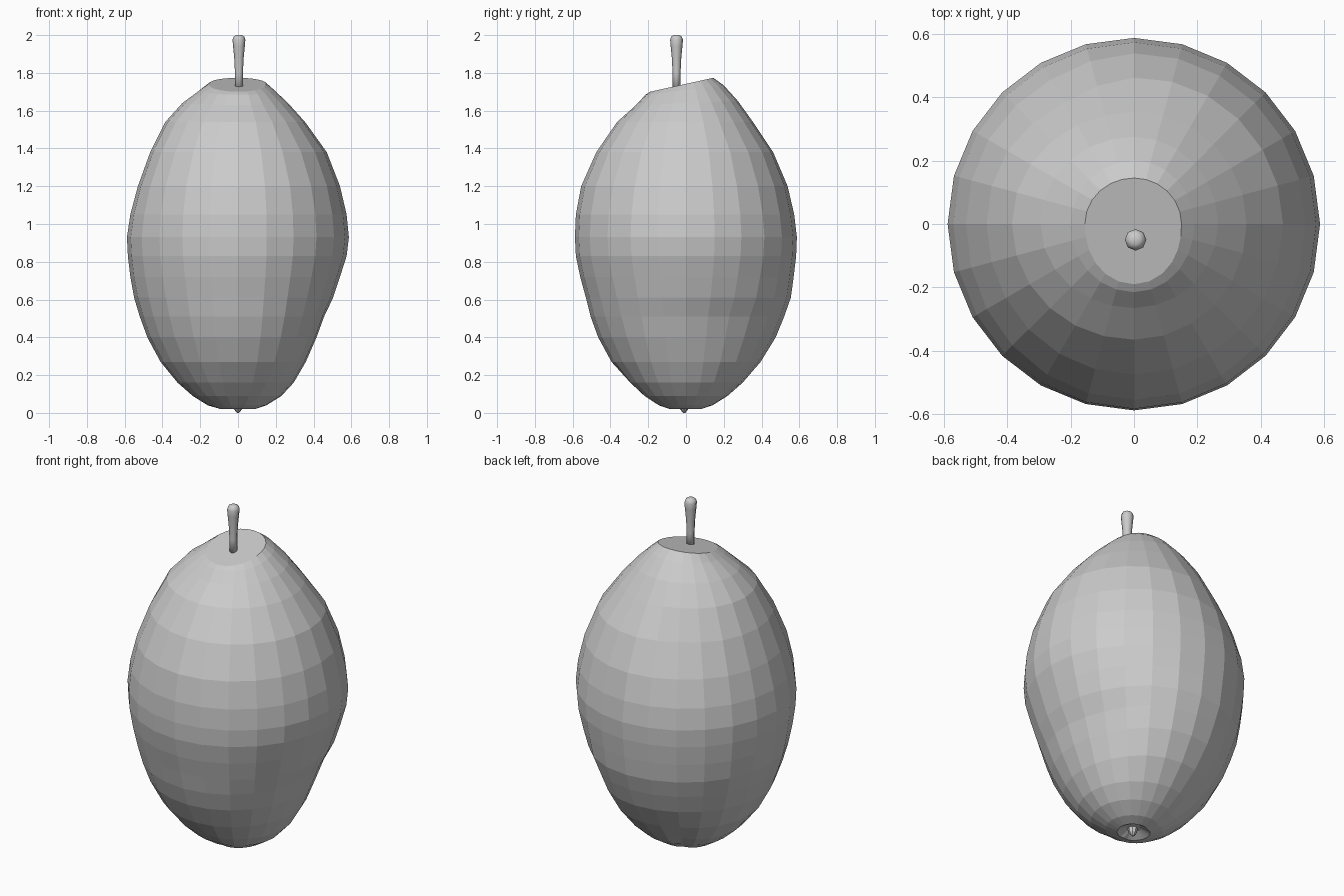
import bpy, bmesh, math

SEG = 24
# z, then radius toward +x, +y, -x, -y
ROWS = [
    (0.045, .04, .04, .04, .04), (0.02, .09, .08, .09, .09), (0.04, .15, .14, .16, .15),
    (0.09, .23, .22, .24, .23), (0.16, .295, .30, .32, .305), (0.27, .36, .395, .41, .395),
    (0.40, .42, .475, .48, .465), (0.51, .46, .52, .52, .505), (0.61, .505, .555, .55, .53),
    (0.72, .54, .57, .57, .56), (0.83, .575, .583, .583, .583), (0.93, .587, .587, .588, .588),
    (1.05, .575, .573, .57, .583), (1.20, .54, .54, .53, .555), (1.38, .47, .465, .465, .475),
    (1.54, .355, .355, .385, .365), (1.64, .265, .275, .295, .265), (1.71, .19, .20, .20, .215),
    (1.742, .15, .145, .155, .19),
]


def bump(t, z, t0, z0, wt, wz):
    d = (t - t0 + 180) % 360 - 180
    return math.exp(-(d / wt) ** 2 - ((z - z0) / wz) ** 2)


def loft(name, rings):
    bm = bmesh.new()
    loops = [[bm.verts.new(p) for p in ring] for ring in rings]
    n = len(loops[0])
    for a, b in zip(loops, loops[1:]):
        for i in range(n):
            j = (i + 1) % n
            bm.faces.new((a[i], a[j], b[j], b[i]))
    bm.faces.new(loops[0][::-1])
    bm.faces.new(loops[-1])
    me = bpy.data.meshes.new(name)
    bm.to_mesh(me)
    bm.free()
    ob = bpy.data.objects.new(name, me)
    bpy.context.collection.objects.link(ob)
    return ob


def body_ring(row):
    z, px, py, nx, ny = row
    tilt = {1.742: .22, 1.71: .12, 1.64: .04}.get(z, 0)
    pts = []
    for i in range(SEG):
        t = 360 * i / SEG
        c, s = math.cos(math.radians(t)), math.sin(math.radians(t))
        r = (px if c > 0 else nx) * c * c + (py if s > 0 else ny) * s * s
        # soft dents in the flesh and creases near the blossom end
        r -= .02 * bump(t, z, 30, .45, 25, .15)
        r -= .025 * bump(t, z, 120, 1.33, 22, .15)
        r -= .025 * bump(t, z, 120, .15, 12, .12)
        r -= .015 * bump(t, z, 270, .10, 12, .10)
        pts.append((r * c, r * s, z + tilt * r * s))
    return pts


def circle(x, y, z, r, n=8):
    return [(x + r * math.cos(math.tau * i / n), y + r * math.sin(math.tau * i / n), z)
            for i in range(n)]


# Faceted fruit with a slanted flat top
loft("fruit_body", [body_ring(row) for row in ROWS])

# Small nub in the blossom dimple
loft("blossom_tip", [circle(0, -.01, z, r) for z, r in ((0, .006), (.02, .022), (.07, .03))])

# Stem, flared at the rounded end
stem = loft("stem", [circle(.005, -.05, z, r) for z, r in (
    (1.71, .021), (1.80, .021), (1.88, .025), (1.94, .031), (1.975, .034),
    (1.992, .028), (2.0, .015))])
stem.data.polygons.foreach_set("use_smooth", [True] * len(stem.data.polygons))
